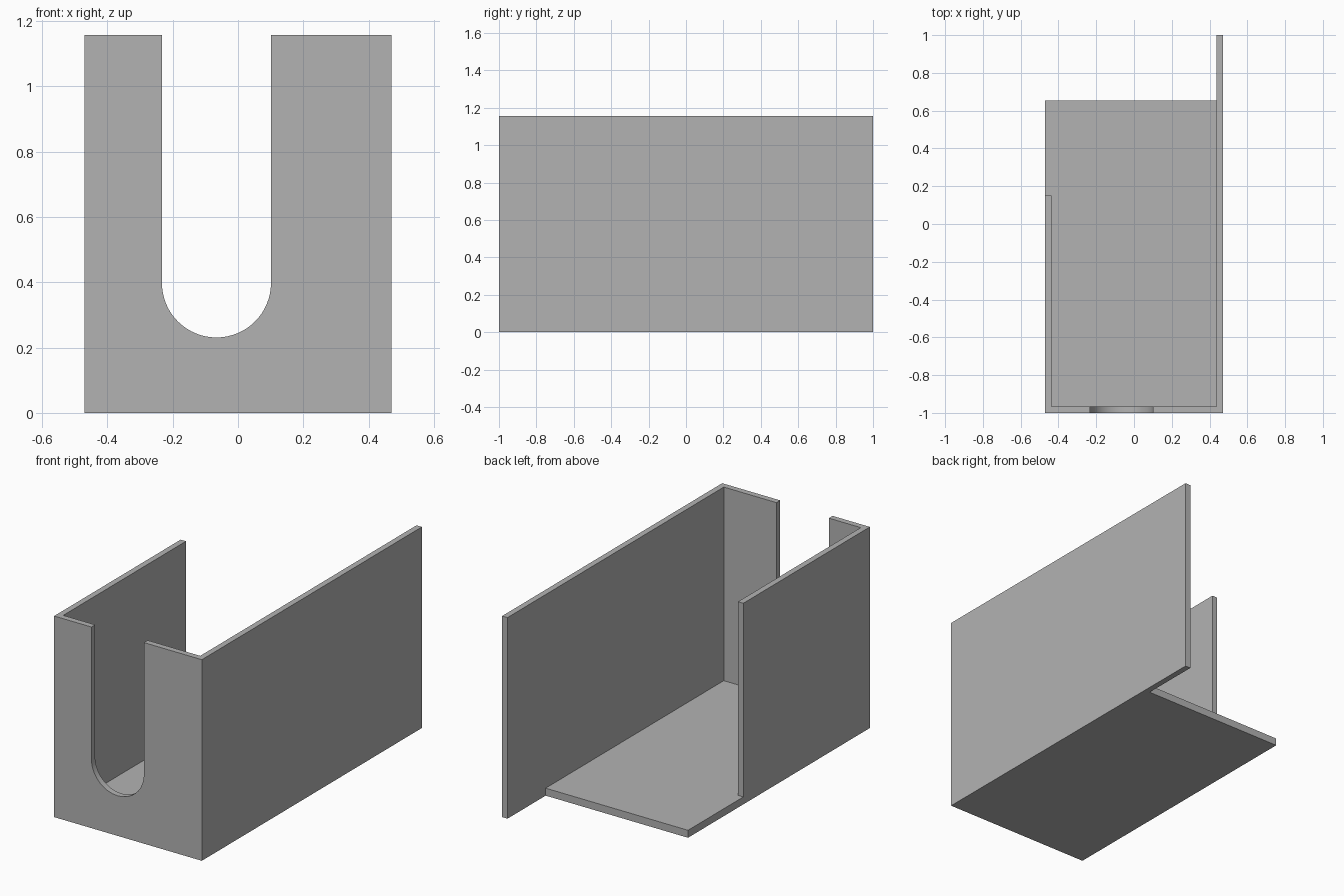
import bpy, bmesh, math
from mathutils import Vector

if "Cube" in bpy.data.objects:
    bpy.data.objects.remove(bpy.data.objects["Cube"], do_unlink=True)

W, D, H = 0.47, 1.0, 1.157        # half width, half depth, height
WALL, FLOOR = 0.034, 0.043        # wall and floor thickness
FLOOR_END, SHORT_END = 0.653, 0.15
SLOT_X, SLOT_R, SLOT_Z = -0.066, 0.167, 0.398
OVER = 0.2                        # cutter overshoot

grey = bpy.data.materials.new("light grey")
grey.use_nodes = True
colour = (0.45, 0.45, 0.45, 1)
grey.diffuse_color = colour
grey.node_tree.nodes["Principled BSDF"].inputs["Base Color"].default_value = colour


def prism(name, points, direction):
    """Extrude a flat outline into a solid."""
    bm = bmesh.new()
    face = bm.faces.new([bm.verts.new(p) for p in points])
    top = bmesh.ops.extrude_face_region(bm, geom=[face])["geom"]
    verts = [g for g in top if isinstance(g, bmesh.types.BMVert)]
    bmesh.ops.translate(bm, verts=verts, vec=Vector(direction))
    bmesh.ops.recalc_face_normals(bm, faces=bm.faces)
    mesh = bpy.data.meshes.new(name)
    bm.to_mesh(mesh)
    bm.free()
    mesh.materials.append(grey)
    obj = bpy.data.objects.new(name, mesh)
    bpy.context.collection.objects.link(obj)
    return obj


def box(name, x0, x1, y0, y1, z0, z1):
    outline = [(x0, y0, z0), (x1, y0, z0), (x1, y1, z0), (x0, y1, z0)]
    return prism(name, outline, (0, 0, z1 - z0))


def cut(target, cutter):
    cutter.hide_render = True
    mod = target.modifiers.new("cut", "BOOLEAN")
    mod.operation = "DIFFERENCE"
    mod.solver = "EXACT"
    mod.object = cutter
    bpy.context.view_layer.objects.active = target
    bpy.ops.object.modifier_apply(modifier=mod.name)
    bpy.data.objects.remove(cutter, do_unlink=True)


# Solid block carved into an open holder
holder = box("open_holder", -W, W, -D, D, 0, H)

# Interior above the floor
cut(holder, box("interior_cutter", -W + WALL, W - WALL, -D + WALL, D + OVER,
                FLOOR, H + OVER))
# Shortened right wall
cut(holder, box("short_wall_cutter", -W - OVER, 0, SHORT_END, D + OVER,
                FLOOR, H + OVER))
# Shortened floor
cut(holder, box("floor_end_cutter", -W - OVER, W - WALL, FLOOR_END, D + OVER,
                -OVER, H + OVER))

# Round-bottomed slot in the front wall
arc = [math.pi * (1 + i / 32) for i in range(33)]
slot = [(SLOT_X + SLOT_R * math.cos(a), -D - OVER, SLOT_Z + SLOT_R * math.sin(a))
        for a in arc]
slot += [(SLOT_X + SLOT_R, -D - OVER, H + OVER), (SLOT_X - SLOT_R, -D - OVER, H + OVER)]
cut(holder, prism("slot_cutter", slot, (0, 2 * OVER, 0)))

# Smooth curve with sharp corners
bpy.ops.object.select_all(action="DESELECT")
holder.select_set(True)
bpy.context.view_layer.objects.active = holder
bpy.ops.object.shade_smooth_by_angle(angle=math.radians(30))
